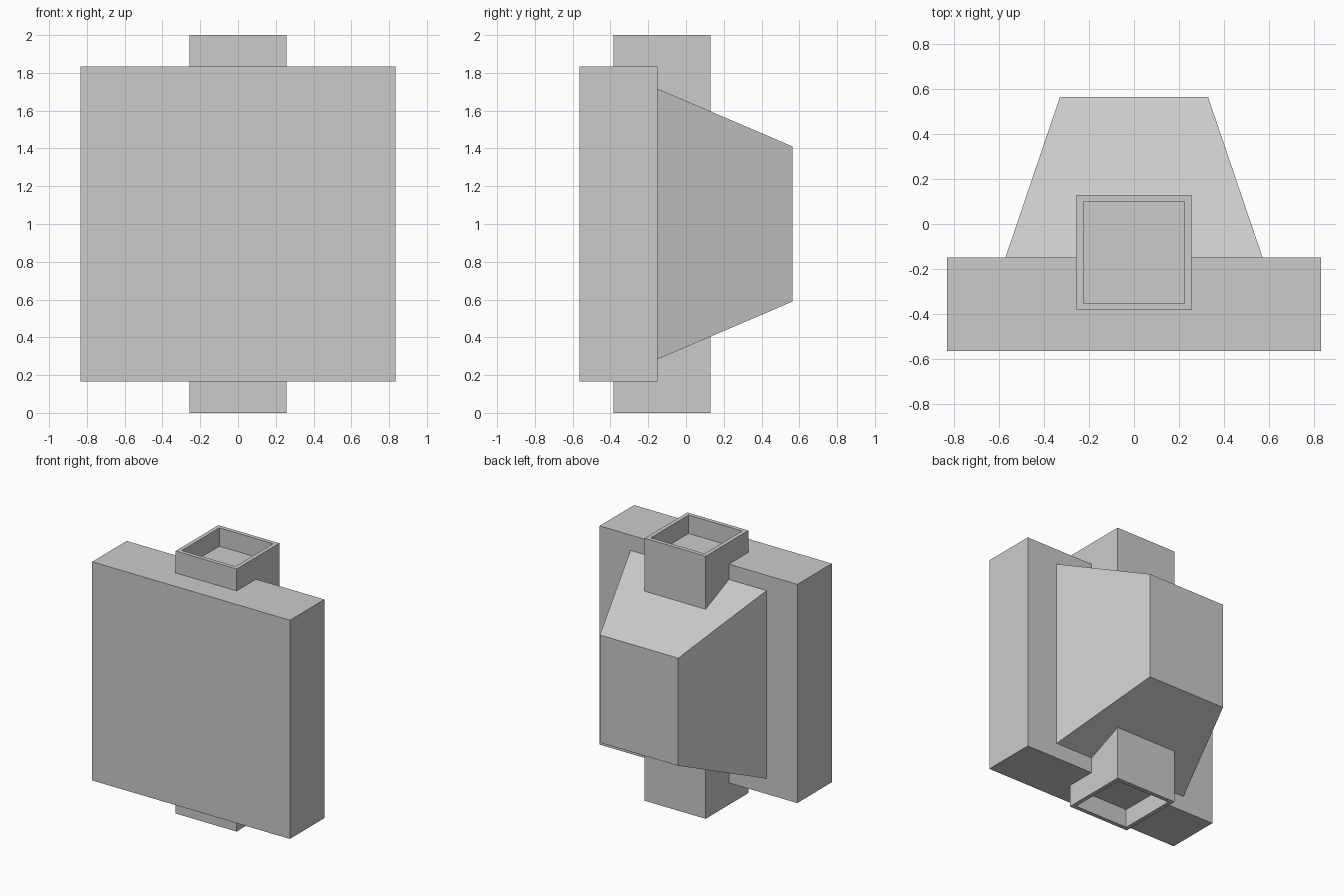
import bpy, bmesh

if "Cube" in bpy.data.objects:
    bpy.data.objects.remove(bpy.data.objects["Cube"])


def loft(name, rings):
    """Solid skinned through successive four-sided rings."""
    bm = bmesh.new()
    loops = [[bm.verts.new(p) for p in ring] for ring in rings]
    for a, b in zip(loops, loops[1:]):
        for i in range(4):
            j = (i + 1) % 4
            bm.faces.new((a[i], a[j], b[j], b[i]))
    bm.faces.new(loops[0])
    bm.faces.new(loops[-1])
    bmesh.ops.recalc_face_normals(bm, faces=bm.faces)
    mesh = bpy.data.meshes.new(name)
    bm.to_mesh(mesh)
    bm.free()
    ob = bpy.data.objects.new(name, mesh)
    bpy.context.collection.objects.link(ob)
    return ob


def upright(y, half_x, half_z):
    """Rectangle facing along y, centred at z = 1."""
    return [(sx * half_x, y, 1 + sz * half_z)
            for sx, sz in ((-1, -1), (1, -1), (1, 1), (-1, 1))]


def level(z, half):
    """Horizontal square centred on the pipe axis."""
    return [(sx * half, -0.127 + sy * half, z)
            for sx, sy in ((-1, -1), (1, -1), (1, 1), (-1, 1))]


# Flat front slab
loft("front_slab", [upright(-0.565, 0.833, 0.833), upright(-0.15, 0.833, 0.833)])

# Tapered housing at the back
loft("rear_housing", [upright(-0.15, 0.573, 0.716), upright(0.565, 0.33, 0.41)])

# Square vertical pipe with a recessed socket at each end
outer, inner, depth = 0.257, 0.226, 0.14
loft("vertical_pipe", [level(depth, inner), level(0, inner), level(0, outer),
                       level(2, outer), level(2, inner), level(2 - depth, inner)])
